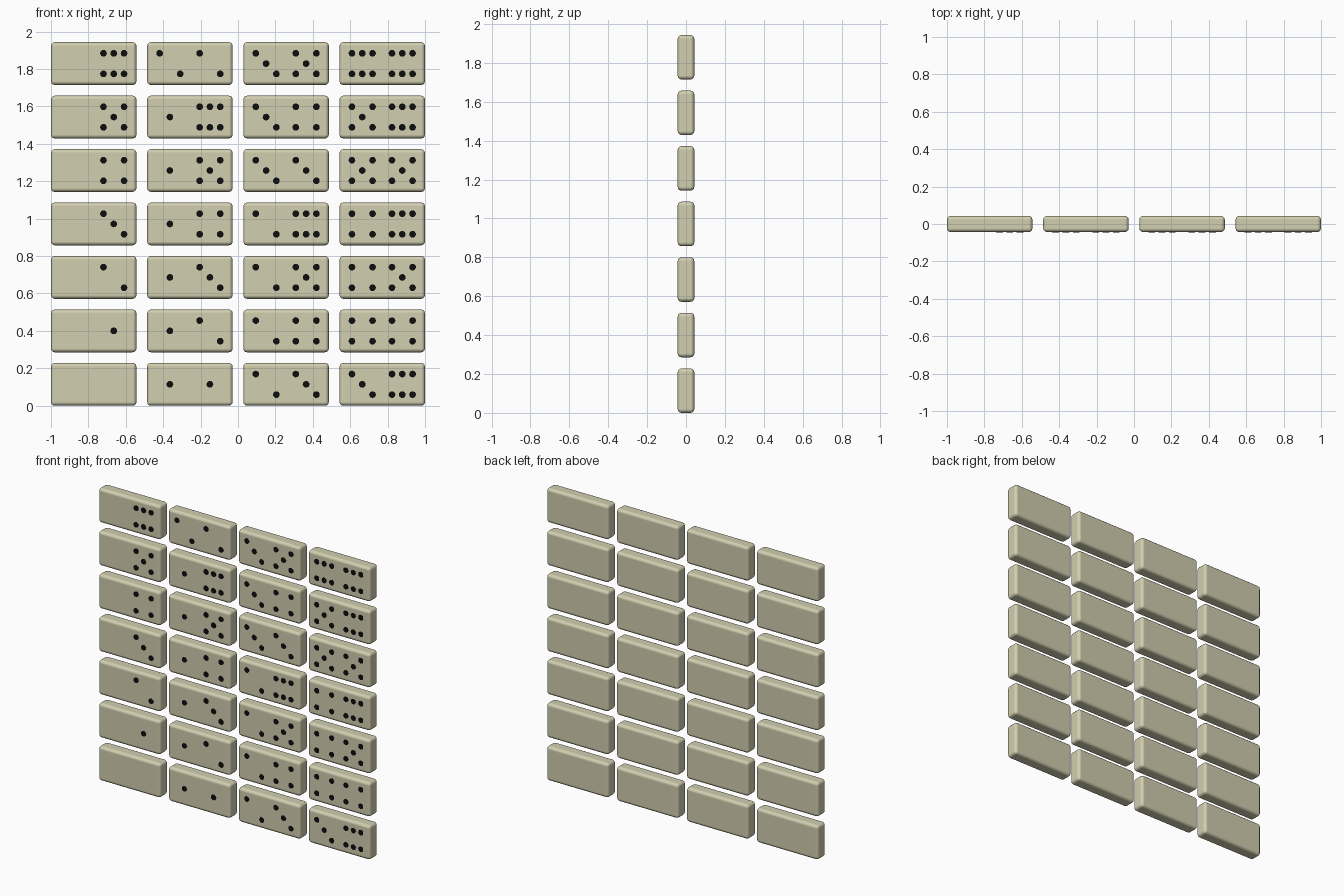
import bpy, bmesh
from mathutils import Matrix

if "Cube" in bpy.data.objects:
    bpy.data.objects.remove(bpy.data.objects["Cube"])

W, H, D, GAP = 0.457, 0.2286, 0.086, 0.0572   # tile size and spacing
PIP_R, STEP, HALF = 0.018, 0.055, 0.107       # pip radius, pip grid step, half-tile centre

def material(name, rgb):
    m = bpy.data.materials.new(name)
    m.diffuse_color = (*rgb, 1)
    m.use_nodes = True
    m.node_tree.nodes["Principled BSDF"].inputs["Base Color"].default_value = m.diffuse_color
    return m

ivory = material("ivory", (0.64, 0.62, 0.43))
black = material("black", (0.004, 0.004, 0.004))

# pip layouts on a 3 x 3 grid
DIAG = [(-1, 1), (1, -1)]
CORNERS = DIAG + [(1, 1), (-1, -1)]
MID = [(0, 0)]
LAYOUT = [[], MID, DIAG, DIAG + MID, CORNERS, CORNERS + MID,
          CORNERS + [(0, 1), (0, -1)]]

def add_object(name, bm, mat, loc):
    me = bpy.data.meshes.new(name)
    bm.to_mesh(me)
    bm.free()
    me.materials.append(mat)
    ob = bpy.data.objects.new(name, me)
    ob.location = loc
    bpy.context.collection.objects.link(ob)
    return ob

# rounded tile body
def tile(name, loc):
    bm = bmesh.new()
    bmesh.ops.create_cube(bm, size=1, matrix=Matrix.Diagonal((W, D, H, 1)))
    for f in bm.faces:
        f.smooth = True
    ob = add_object(name, bm, ivory, loc)
    bev = ob.modifiers.new("rounded edges", 'BEVEL')
    bev.width, bev.segments, bev.harden_normals = 0.02, 3, True

# thin round pips on the front face
def pips(name, left, right, loc):
    bm = bmesh.new()
    for cx, n in ((-HALF, left), (HALF, right)):
        for i, k in LAYOUT[n]:
            mat = (Matrix.Translation((cx + i * STEP, -D / 2, k * STEP))
                   @ Matrix.Rotation(1.5707963, 4, 'X'))
            bmesh.ops.create_cone(bm, cap_ends=True, segments=16, radius1=PIP_R,
                                  radius2=PIP_R, depth=0.004, matrix=mat)
    if bm.verts:
        add_object(name, bm, black, loc)
    else:
        bm.free()

# full double-six set, filled column by column from the bottom left
pairs = [(a, b) for a in range(7) for b in range(a, 7)]
for n, (a, b) in enumerate(pairs):
    col, row = divmod(n, 7)
    loc = ((col - 1.5) * (W + GAP), 0, H / 2 + row * (H + GAP))
    tile(f"tile_{a}_{b}", loc)
    pips(f"pips_{a}_{b}", a, b, loc)
